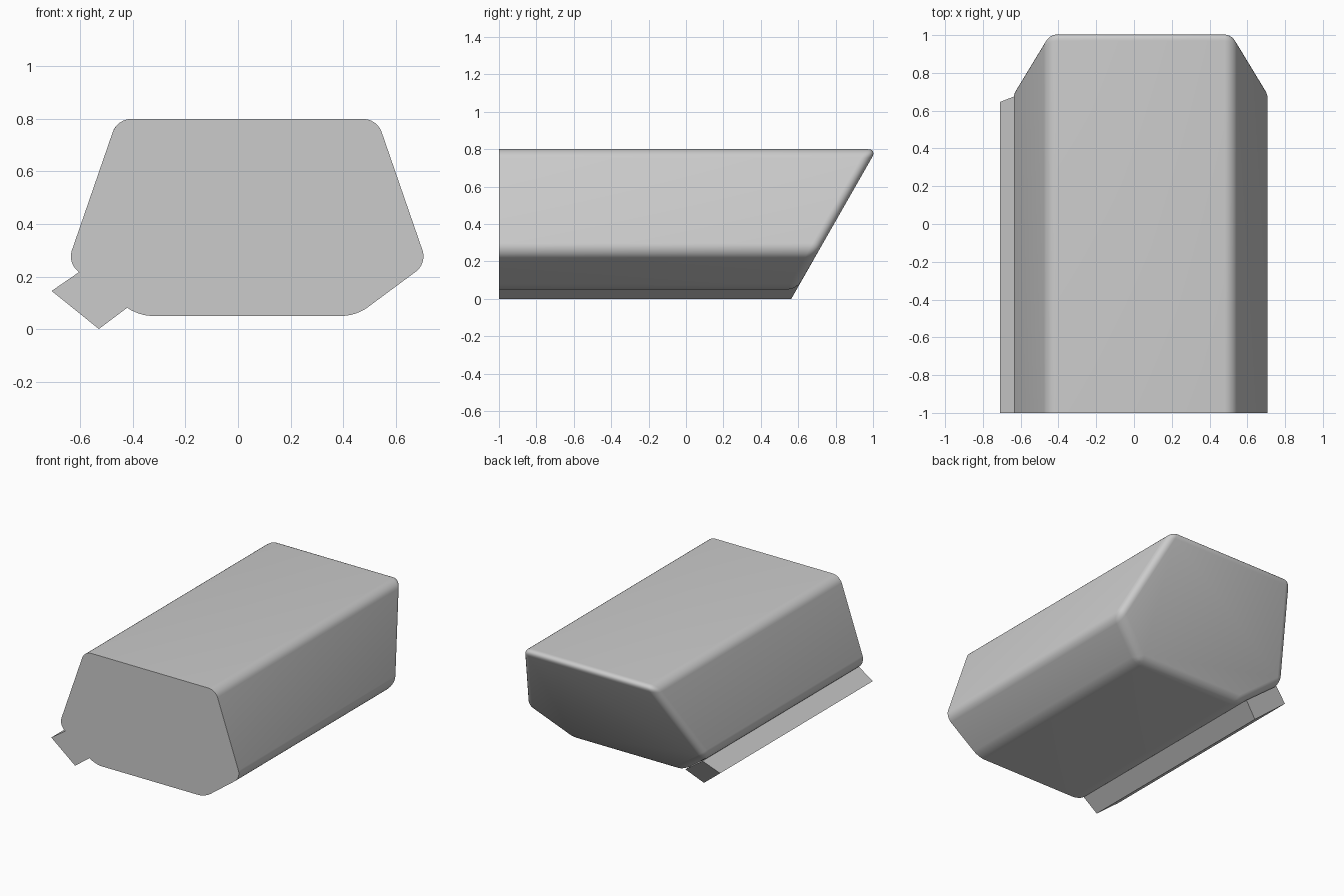
import bpy, bmesh

if "Cube" in bpy.data.objects:
    bpy.data.objects.remove(bpy.data.objects["Cube"])

FRONT = -1.0
CX = 0.035          # body symmetry axis
BEVEL = 0.05


def back_y(z):
    """Slanted rear plane shared by both parts."""
    return 0.563 + 0.571 * z


def prism(name, profile, bevel=0.0, skip_side=None):
    """Extrude an x/z profile from the front plane to the slanted rear plane."""
    bm = bmesh.new()
    front = [bm.verts.new((x, FRONT, z)) for x, z in profile]
    back = [bm.verts.new((x, back_y(z), z)) for x, z in profile]
    bm.faces.new(front)
    bm.faces.new(back[::-1])
    n = len(profile)
    for i in range(n):
        if i != skip_side:
            j = (i + 1) % n
            bm.faces.new((front[i], back[i], back[j], front[j]))
    bmesh.ops.recalc_face_normals(bm, faces=bm.faces)
    if bevel:
        # round everything except the flat front outline
        edges = [e for e in bm.edges
                 if max(v.co.y for v in e.verts) > FRONT + 0.01]
        bmesh.ops.bevel(bm, geom=edges, offset=bevel, segments=6,
                        profile=0.5, affect='EDGES', clamp_overlap=True)
    mesh = bpy.data.meshes.new(name)
    bm.to_mesh(mesh)
    bm.free()
    obj = bpy.data.objects.new(name, mesh)
    bpy.context.collection.objects.link(obj)
    return obj


# Rounded six-sided body
half = [(0.415, 0.05), (0.685, 0.25), (0.495, 0.80)]
outline = [(CX + x, z) for x, z in half] + [(CX - x, z) for x, z in half[::-1]]
body = prism("body", outline, BEVEL)
bpy.context.view_layer.objects.active = body
body.select_set(True)
bpy.ops.object.shade_smooth_by_angle(angle=0.6)

# Sharp-edged mounting rail on the lower left face, open where it meets the body
prism("mounting_rail",
      [(-0.71, 0.145), (-0.53, 0.0), (-0.422, 0.081), (-0.605, 0.217)],
      skip_side=2)
